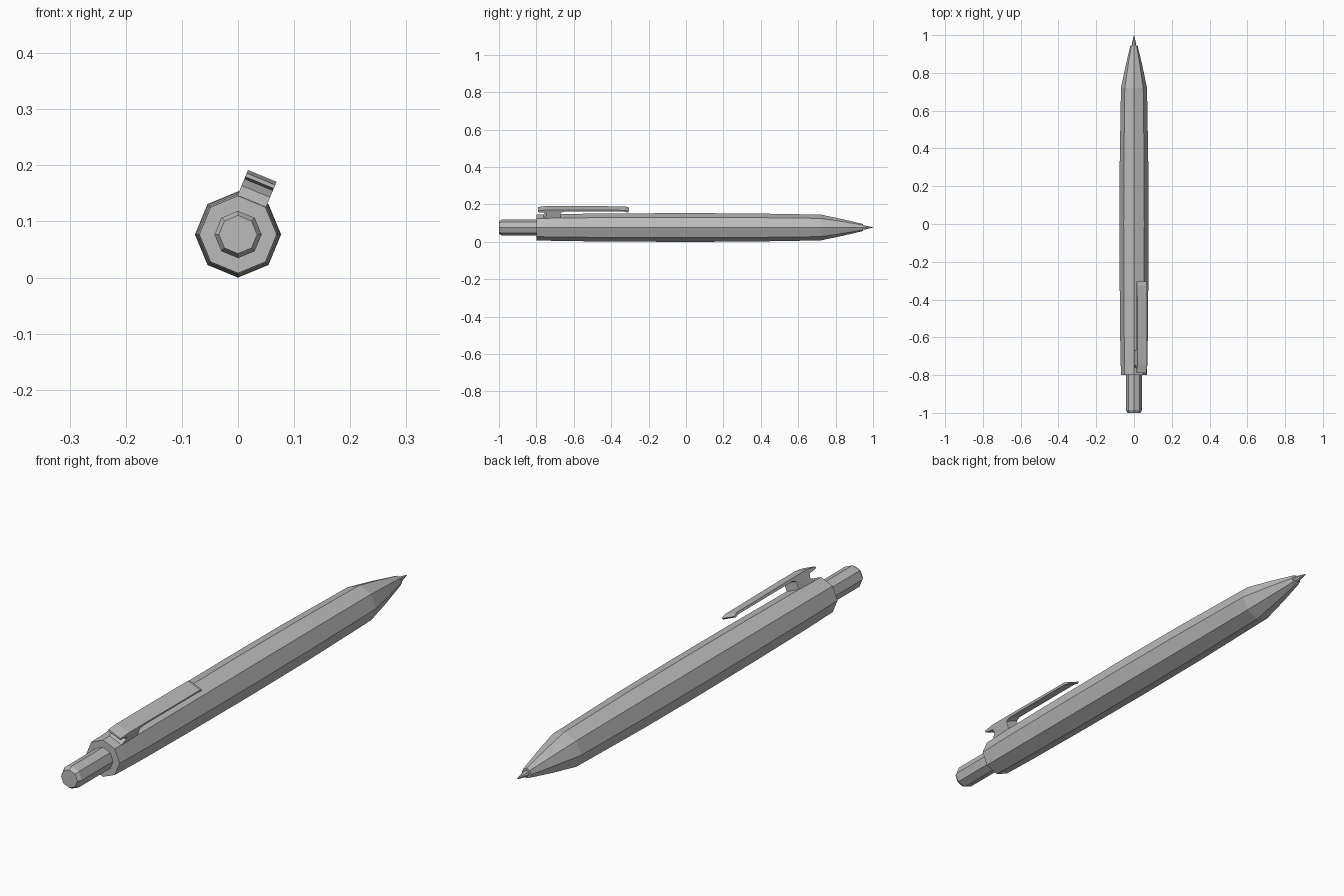
import bpy
import bmesh
from math import cos, sin, pi
from mathutils import Vector

cube = bpy.data.objects.get("Cube")
if cube:
    bpy.data.objects.remove(cube)

SIDES = 8
CENTRE = Vector((0, 0, 0.0768))

grey = bpy.data.materials.new("plain grey")
grey.use_nodes = True
grey.diffuse_color = (0.5, 0.5, 0.5, 1)
grey.node_tree.nodes["Principled BSDF"].inputs["Base Color"].default_value = (0.5, 0.5, 0.5, 1)


def finish(name, bm):
    bmesh.ops.recalc_face_normals(bm, faces=bm.faces)
    mesh = bpy.data.meshes.new(name)
    bm.to_mesh(mesh)
    bm.free()
    mesh.materials.append(grey)
    obj = bpy.data.objects.new(name, mesh)
    bpy.context.collection.objects.link(obj)


def turned(name, profile):
    """Octagonal part along y from (y, radius) pairs, capped at both ends."""
    bm = bmesh.new()
    rings = []
    for y, r in profile:
        rings.append([bm.verts.new(CENTRE + Vector((r * cos(2 * pi * i / SIDES), y,
                                                    r * sin(2 * pi * i / SIDES))))
                      for i in range(SIDES)])
    for a, b in zip(rings, rings[1:]):
        for i in range(SIDES):
            j = (i + 1) % SIDES
            bm.faces.new((a[i], a[j], b[j], b[i]))
    bm.faces.new(rings[0])
    bm.faces.new(rings[-1])
    finish(name, bm)


# Barrel swells gently in the middle and tapers to the nose
turned("barrel", [(-0.80, 0.069), (-0.65, 0.0725), (-0.35, 0.0755), (0, 0.0768), (0.33, 0.0755),
                  (0.72, 0.069), (0.84, 0.044), (0.945, 0.019)])
turned("push_button", [(-1, 0.034), (-0.985, 0.042), (-0.79, 0.042)])
turned("writing_tip", [(0.93, 0.012), (0.955, 0.011), (1, 0.001)])

# Clip: side profile as (y, distance from barrel axis), extruded across one flat
clip_profile = [(-0.79, 0.100), (-0.79, 0.107), (-0.745, 0.113), (-0.65, 0.113),
                (-0.325, 0.111), (-0.305, 0.104), (-0.312, 0.098), (-0.33, 0.103),
                (-0.65, 0.103), (-0.67, 0.096), (-0.67, 0.060),
                (-0.765, 0.060), (-0.745, 0.083), (-0.75, 0.096)]
tilt = 3 * pi / SIDES
outward = Vector((cos(tilt), 0, sin(tilt)))
across = Vector((sin(tilt), 0, -cos(tilt)))
bm = bmesh.new()
sides = [[bm.verts.new(CENTRE + Vector((0, y, 0)) + outward * h + across * t)
          for y, h in clip_profile] for t in (-0.0275, 0.0275)]
for loop in sides:
    bm.faces.new(loop)
count = len(clip_profile)
for i in range(count):
    j = (i + 1) % count
    bm.faces.new((sides[0][i], sides[0][j], sides[1][j], sides[1][i]))
finish("pocket_clip", bm)
